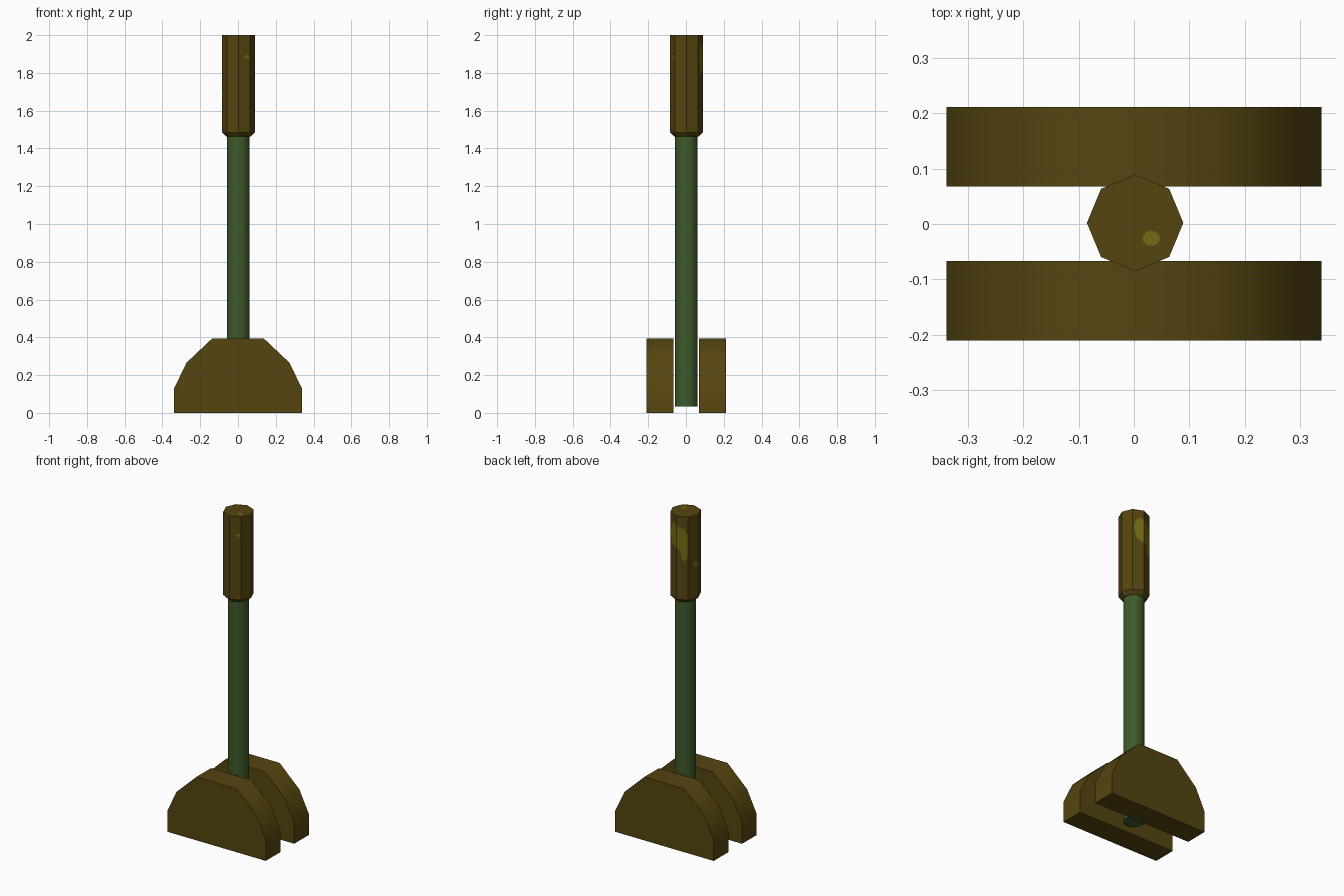
import bpy, bmesh, math
from mathutils import Vector

if "Cube" in bpy.data.objects:
    bpy.data.objects.remove(bpy.data.objects["Cube"])


def material(name, rgb):
    m = bpy.data.materials.new(name)
    m.diffuse_color = (*rgb, 1)
    m.use_nodes = True
    m.node_tree.nodes["Principled BSDF"].inputs["Base Color"].default_value = m.diffuse_color
    return m


BROWN = material("dark_brown", (0.093, 0.060, 0.0052))
GREEN = material("dark_green", (0.048, 0.102, 0.023))
YELLOW = material("olive_yellow", (0.181, 0.144, 0.006))


def finish(name, bm, mat, smooth_angle=None):
    me = bpy.data.meshes.new(name)
    bm.to_mesh(me)
    bm.free()
    me.materials.append(mat)
    if smooth_angle:
        me.shade_smooth()
        me.set_sharp_from_angle(angle=math.radians(smooth_angle))
    ob = bpy.data.objects.new(name, me)
    bpy.context.collection.objects.link(ob)
    return ob


def lathe(name, sides, profile, mat, centre, smooth_angle=None):
    """Capped column from (radius, z) rings."""
    bm = bmesh.new()
    rings = []
    for r, z in profile:
        rings.append([bm.verts.new((centre[0] + r * math.cos(math.tau * i / sides),
                                    centre[1] + r * math.sin(math.tau * i / sides), z))
                      for i in range(sides)])
    for a, b in zip(rings, rings[1:]):
        for i in range(sides):
            j = (i + 1) % sides
            bm.faces.new((a[i], a[j], b[j], b[i]))
    bm.faces.new(rings[0][::-1])
    bm.faces.new(rings[-1])
    return finish(name, bm, mat, smooth_angle)


# Two base cheeks: half outline mirrored in x, extruded in y
half = [(0.338, 0), (0.338, 0.13), (0.273, 0.265), (0.138, 0.393)]
outline = half + [(-x, z) for x, z in reversed(half)]
for name, y0, y1 in (("front_cheek", -0.21, -0.067), ("back_cheek", 0.068, 0.211)):
    bm = bmesh.new()
    face = bm.faces.new([bm.verts.new((x, y0, z)) for x, z in outline])
    ext = bmesh.ops.extrude_face_region(bm, geom=[face])
    bmesh.ops.translate(bm, vec=(0, y1 - y0, 0),
                        verts=[v for v in ext["geom"] if isinstance(v, bmesh.types.BMVert)])
    bmesh.ops.recalc_face_normals(bm, faces=bm.faces)
    finish(name, bm, BROWN, 50)

# Shaft and eight-sided grip
CX, CY, R = 0.002, 0.002, 0.087
lathe("lever_shaft", 24, [(0.06, 0.033), (0.06, 1.48)], GREEN, (CX, CY), 40)
lathe("grip", 8, [(0.065, 1.463), (R, 1.485), (R, 2.0)], BROWN, (CX, CY))


# Worn paint patches lying just above the grip facets
def patch(name, angle, points):
    a = math.radians(angle)
    n = Vector((math.cos(a), math.sin(a), 0))
    t = Vector((-n.y, n.x, 0))
    base = Vector((CX, CY, 0)) + n * (R * math.cos(math.pi / 8) + 0.001)
    bm = bmesh.new()
    bm.faces.new([bm.verts.new(base + t * u + Vector((0, 0, z))) for u, z in points])
    finish(name, bm, YELLOW)


def blob(u, z, ru, rz, n=9):
    return [(u + ru * math.cos(math.tau * i / n), z + rz * math.sin(math.tau * i / n))
            for i in range(n)]


W = R * math.sin(math.pi / 8)
patch("back_right_wear", 67.5, [(W, 1.80), (W, 1.94), (0.015, 1.95), (-0.012, 1.94),
                                (-0.026, 1.89), (-0.01, 1.82), (0.01, 1.80)])
patch("back_left_wear", 112.5, [(-W, 1.80), (-0.012, 1.79), (-0.005, 1.74), (0.015, 1.72),
                                (0.032, 1.75), (0.032, 1.88), (0.015, 1.92), (-W, 1.94)])
patch("left_wear", 157.5, blob(0.014, 1.70, 0.018, 0.015))
patch("front_left_wear", 202.5, blob(-0.022, 1.69, 0.010, 0.016))
patch("front_wear", 292.5, blob(0.016, 1.885, 0.015, 0.010))

# Worn spot on the grip top
bm = bmesh.new()
bm.faces.new([bm.verts.new((0.031 + x, -0.026 + y, 2.0005)) for x, y in blob(0, 0, 0.016, 0.014)])
finish("top_wear", bm, YELLOW)
